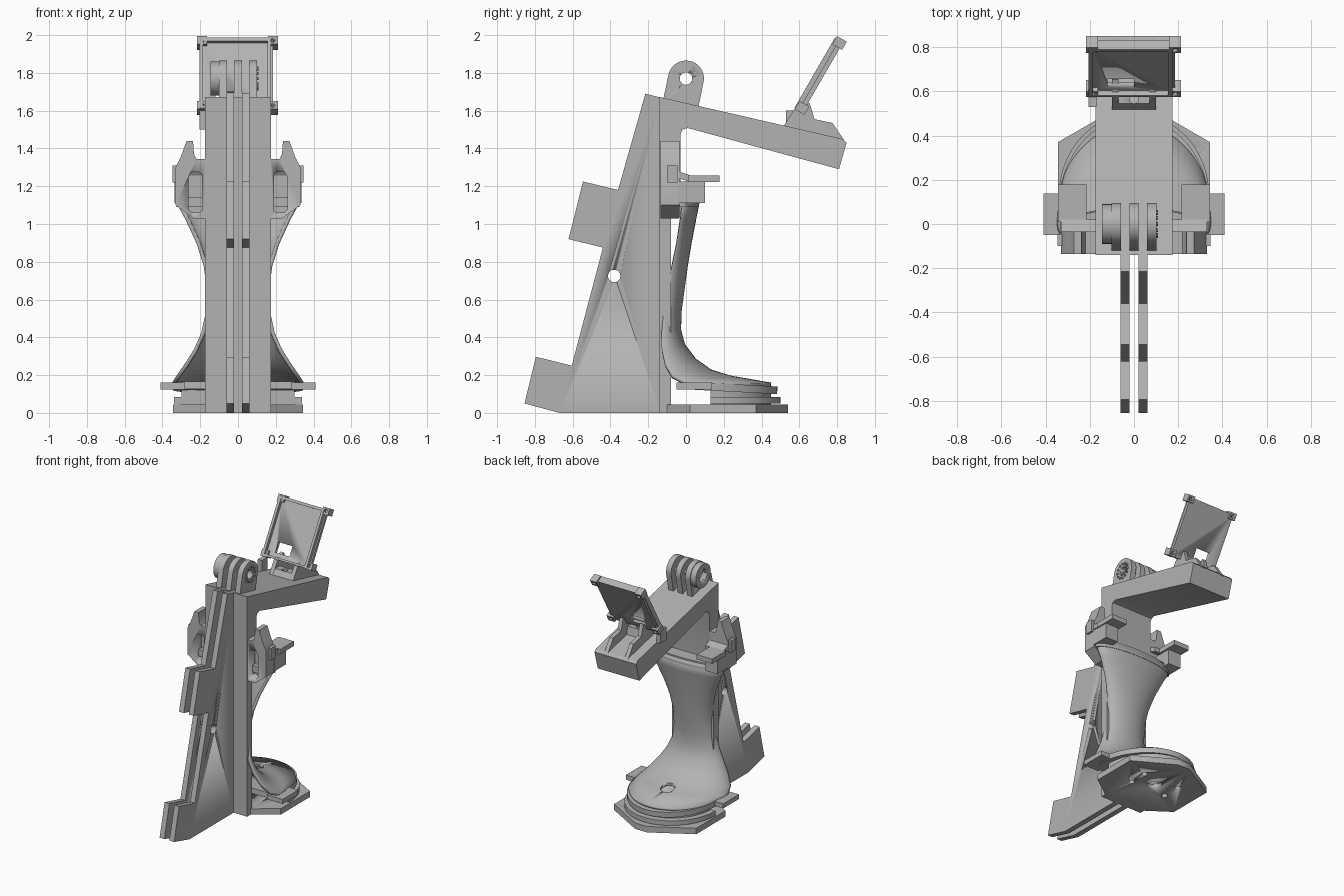
import bpy, bmesh, math
from mathutils import Matrix

if "Cube" in bpy.data.objects:
    bpy.data.objects.remove(bpy.data.objects["Cube"])

grey = bpy.data.materials.new("plain grey")
grey.use_nodes = True
GREY = (0.45, 0.45, 0.45, 1)
grey.diffuse_color = GREY
grey.node_tree.nodes["Principled BSDF"].inputs["Base Color"].default_value = GREY


def activate(ob):
    bpy.ops.object.select_all(action="DESELECT")
    ob.select_set(True)
    bpy.context.view_layer.objects.active = ob


def finish(name, bm):
    bmesh.ops.recalc_face_normals(bm, faces=bm.faces)
    me = bpy.data.meshes.new(name)
    bm.to_mesh(me)
    bm.free()
    me.materials.append(grey)
    ob = bpy.data.objects.new(name, me)
    bpy.context.collection.objects.link(ob)
    activate(ob)
    bpy.ops.object.shade_smooth_by_angle(angle=math.radians(32))
    return ob


def prism(name, pts, axis, a, b, matrix=None):
    """Extrude a 2D outline along an axis from a to b."""
    place = {"x": lambda p, t: (t, p[0], p[1]),
             "y": lambda p, t: (p[0], t, p[1]),
             "z": lambda p, t: (p[0], p[1], t)}[axis]
    bm = bmesh.new()
    low = [bm.verts.new(place(p, a)) for p in pts]
    high = [bm.verts.new(place(p, b)) for p in pts]
    bm.faces.new(low)
    bm.faces.new(high)
    for i in range(len(pts)):
        j = (i + 1) % len(pts)
        bm.faces.new((low[i], low[j], high[j], high[i]))
    if matrix:
        bm.transform(matrix)
    return finish(name, bm)


def rect(x0, x1, y0, y1):
    return [(x0, y0), (x1, y0), (x1, y1), (x0, y1)]


def arc(cx, cy, rx, ry, start=0, end=360, n=32):
    full = end - start == 360
    steps = n if full else n + 1
    angles = [math.radians(start + (end - start) * i / n) for i in range(steps)]
    return [(cx + rx * math.cos(t), cy + ry * math.sin(t)) for t in angles]


def cut(ob, *cutters):
    for c in cutters:
        c.hide_render = True
        m = ob.modifiers.new("cut", "BOOLEAN")
        m.operation, m.solver, m.object = "DIFFERENCE", "EXACT", c
        activate(ob)
        bpy.ops.object.modifier_apply(modifier=m.name)
        bpy.data.objects.remove(c)


def mirror_x(pts, s):
    return [(s * x, y) for x, y in pts]


# Column and sloping arm
arm_profile = [(-0.14, 0), (-0.08, 0), (-0.08, 1.04), (-0.03, 1.04), (-0.03, 1.47),
               (-0.02, 1.5), (0.01, 1.508), (0.81, 1.29), (0.85, 1.43), (0.83, 1.45), (-0.14, 1.672)]
prism("column_and_arm", arm_profile, "x", -0.175, 0.175)

# Twin fins with a cross hole
fin_profile = [(-0.855, 0.05), (-0.67, 0), (-0.135, 0), (-0.135, 1.67), (-0.215, 1.69),
               (-0.36, 1.18), (-0.545, 1.225), (-0.622, 0.92), (-0.44, 0.875),
               (-0.605, 0.25), (-0.795, 0.297)]
for side, x in (("left", 0.041), ("right", -0.041)):
    fin = prism(side + "_fin", fin_profile, "x", x - 0.02, x + 0.02)
    cut(fin, prism("hole", arc(-0.38, 0.725, 0.033, 0.033), "x", x - 0.1, x + 0.1))

# Three hinge lugs and a nut boss
lug_profile = arc(0, 1.77, 0.095, 0.095, -14, 166) + [(-0.125, 1.64), (0.06, 1.59)]
for name, x in (("left", 0.08), ("middle", 0), ("right", -0.08)):
    lug = prism(name + "_lug", lug_profile, "x", x - 0.021, x + 0.021)
    cut(lug, prism("hole", arc(0, 1.77, 0.033, 0.033), "x", x - 0.1, x + 0.1))
boss = prism("nut_boss", arc(0, 1.77, 0.09, 0.09), "x", -0.145, -0.1)
cut(boss, prism("hex", arc(0, 1.77, 0.05, 0.05, n=6), "x", -0.2, -0.05))
for i, (y, z) in enumerate(arc(0, 1.77, 0.055, 0.055, n=12)):
    prism(f"lug_stud_{i}", arc(y, z, 0.008, 0.008, n=8), "x", 0.1, 0.108)

# Saddle shell: centre z and y, edge z and y, half width
rows = [(1.13, 0.065, 1.13, -0.02, 0.325), (1.03, 0.045, 1.03, -0.03, 0.27),
        (0.9, 0.02, 0.9, -0.05, 0.21), (0.78, 0.0, 0.78, -0.075, 0.172),
        (0.65, -0.018, 0.65, -0.1, 0.153), (0.54, -0.033, 0.52, -0.12, 0.163),
        (0.44, -0.036, 0.42, -0.13, 0.185), (0.36, -0.015, 0.33, -0.128, 0.225),
        (0.28, 0.045, 0.25, -0.11, 0.275), (0.22, 0.13, 0.19, -0.075, 0.318),
        (0.185, 0.25, 0.16, -0.02, 0.338), (0.15, 0.45, 0.14, 0.05, 0.345)]
bm = bmesh.new()
grid = []
for zc, yc, ze, ye, w in rows:
    line = []
    for i in range(33):
        t = math.pi * (i / 32 - 0.5)
        c = math.cos(t)
        line.append(bm.verts.new((w * math.sin(t), ye + (yc - ye) * c, ze + (zc - ze) * c)))
    grid.append(line)
for a, b in zip(grid, grid[1:]):
    for i in range(32):
        bm.faces.new((a[i], a[i + 1], b[i + 1], b[i]))
shell = finish("saddle_shell", bm)
shell.data.polygons.foreach_set("use_smooth", [True] * len(shell.data.polygons))
m = shell.modifiers.new("thickness", "SOLIDIFY")
m.thickness, m.offset = 0.02, 0
activate(shell)
bpy.ops.object.modifier_apply(modifier=m.name)


def bore():
    return prism("bore", arc(0, 0.22, 0.05, 0.05), "z", -0.1, 0.4)


cut(shell, bore())

# Foot: tilted pad, lower lip, base plate and side tabs
tilt = Matrix.Translation((0, 0, 0.165)) @ Matrix.Rotation(math.radians(-3), 4, "X")
pad = prism("upper_pad", arc(0, 0.06, 0.345, 0.425, 0, 180) + [(-0.3, -0.03), (0.3, -0.03)],
            "z", -0.04, 0, tilt)
cut(pad, bore())
lip = prism("lower_lip", arc(0, 0.13, 0.34, 0.37, 0, 180), "z", 0.05, 0.085)
cut(lip, bore())
core = prism("foot_core", arc(0, 0.13, 0.3, 0.32, 0, 180), "z", 0.03, 0.135)
cut(core, bore())
half = [(0.05, 0.54), (0.345, 0.37), (0.345, 0.02), (0.175, -0.1)]
base = prism("base_plate", half + mirror_x(half, -1)[::-1], "z", 0, 0.045)
cut(base, bore(), *[prism("screw_hole", arc(x, 0.22 + y, 0.022, 0.022, n=16), "z", -0.1, 0.1)
                    for x in (-0.15, 0.15) for y in (-0.07, 0.07)])

# Side clamps, hooks and tabs, mirrored
clamp = [(0.17, 1.03), (0.235, 1.03), (0.33, 1.1), (0.33, 1.3), (0.305, 1.35), (0.272, 1.44),
         (0.238, 1.44), (0.233, 1.37), (0.22, 1.345), (0.17, 1.345)]
window = [(0.19, 1.07), (0.205, 1.06), (0.245, 1.06), (0.262, 1.08),
          (0.262, 1.25), (0.245, 1.275), (0.205, 1.275), (0.19, 1.26)]
for side, s in (("left", 1), ("right", -1)):
    c = prism(side + "_clamp", mirror_x(clamp, s), "y", -0.135, -0.035)
    cut(c, prism("recess", mirror_x(window, s), "y", -0.3, -0.065))
    prism(side + "_clamp_nub", mirror_x(rect(0.32, 0.347, 1.22, 1.31), s), "y", -0.1, -0.045)
    prism(side + "_hook_plate", mirror_x(rect(0.215, 0.345, 0.01, 0.178), s), "z", 1.222, 1.258)
    prism(side + "_hook_block", mirror_x(rect(0.23, 0.335, -0.04, 0.1), s), "z", 1.11, 1.225)
    prism(side + "_hook_web", [(-0.1, 1.31), (-0.06, 1.25), (0.02, 1.222), (0.02, 1.258),
                               (-0.03, 1.275)], "x", s * 0.175, s * 0.33)
    prism(side + "_foot_tab", mirror_x(rect(0.28, 0.41, -0.05, 0.138), s), "z", 0.125, 0.16)

# Collar closing the top of the saddle
prism("saddle_collar", arc(0, -0.02, 0.325, 0.09, 0, 180) + [(-0.29, -0.1), (0.29, -0.1)],
      "z", 1.09, 1.14)

# Support for the display tray
rib = [(0.5, 1.48), (0.515, 1.515), (0.575, 1.61), (0.655, 1.64), (0.68, 1.555),
       (0.775, 1.535), (0.85, 1.425)]
for side, s in (("left", 1), ("right", -1)):
    prism(side + "_tray_rib", rib, "x", s * 0.07, s * 0.1)
block = prism("tray_screw_block", [(0.5, 1.48), (0.515, 1.515), (0.545, 1.56), (0.6, 1.56),
                                   (0.62, 1.46)], "x", -0.075, 0.075)
cut(block, prism("hole", arc(0, 0.565, 0.02, 0.02, n=16), "z", 1.5, 1.7))
prism("side_connector", rect(0.53, 0.6, 1.5, 1.6), "x", -0.205, -0.17)

# Tilted display tray with rim, corner lugs and cable window
lean = Matrix.Translation((0, 0.6, 1.6)) @ Matrix.Rotation(math.radians(60), 4, "X")
panel = prism("tray_panel", rect(-0.2, 0.185, 0, 0.43), "z", -0.02, 0.005, lean)
cut(panel, prism("cable_window", rect(-0.12, 0.0, 0.045, 0.12), "z", -0.1, 0.1, lean))
for name, r in (("left", rect(0.155, 0.175, 0, 0.43)), ("right", rect(-0.205, -0.185, 0, 0.43)),
                ("top", rect(-0.205, 0.175, 0.41, 0.43)),
                ("bottom", rect(-0.205, 0.175, 0, 0.015))):
    prism(name + "_tray_rim", r, "z", -0.005, 0.03, lean)
for i, (x, v) in enumerate([(-0.19, 0.02), (0.185, 0.02), (-0.19, 0.417), (0.185, 0.417)]):
    ear = prism(f"tray_corner_{i}", rect(x - 0.027, x + 0.027, v - 0.025, v + 0.025),
                "z", -0.035, 0.025, lean)
    cut(ear, prism("hole", arc(x, v, 0.012, 0.012, n=16), "z", -0.1, 0.1, lean))
